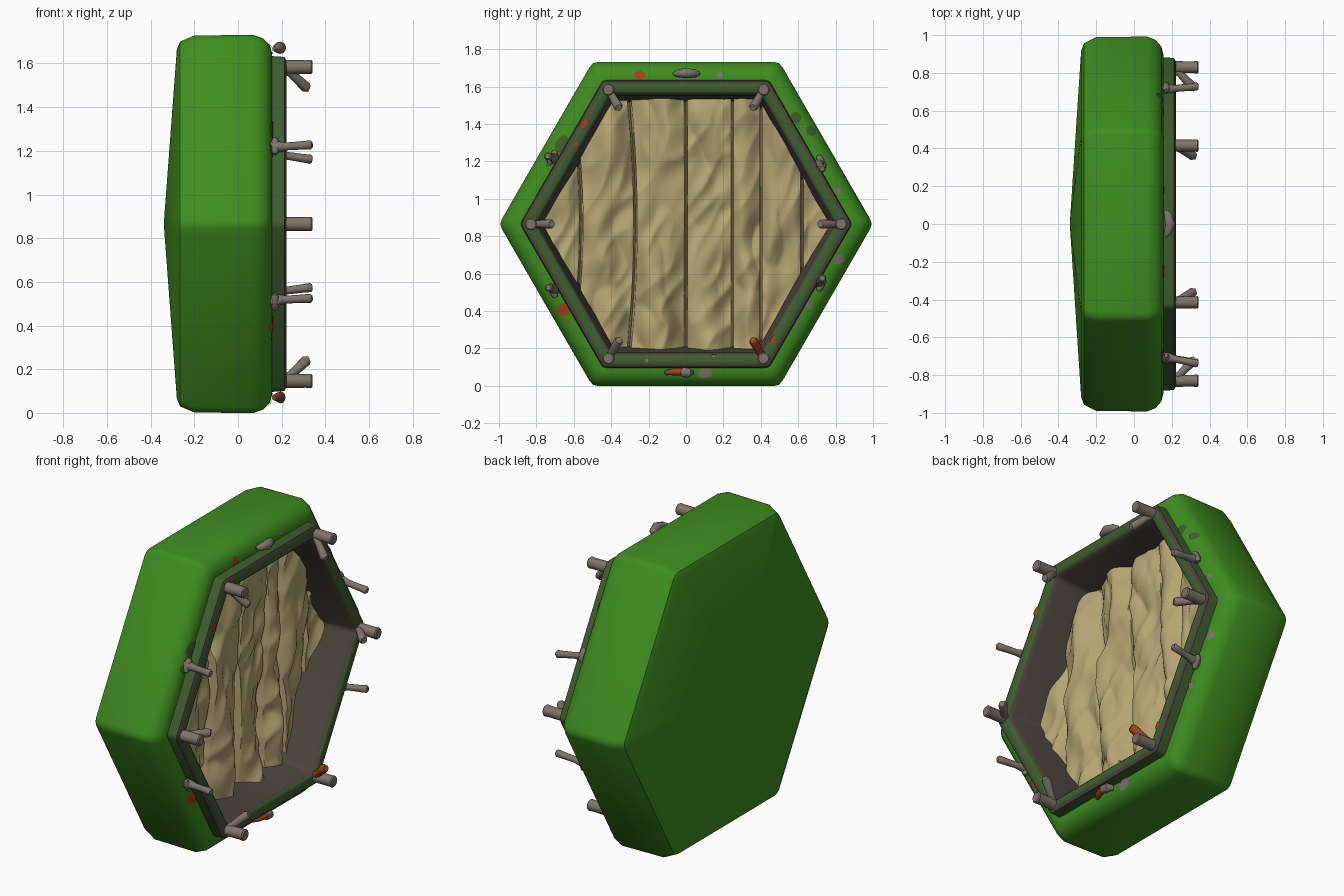
import bpy, bmesh, math, random
from mathutils import Vector, noise

random.seed(4)
CZ = 0.865          # height of the hexagon centre
if "Cube" in bpy.data.objects:
    bpy.data.objects.remove(bpy.data.objects["Cube"], do_unlink=True)


def material(name, rgb):
    m = bpy.data.materials.new(name)
    m.use_nodes = True
    m.diffuse_color = (*rgb, 1)
    m.node_tree.nodes["Principled BSDF"].inputs["Base Color"].default_value = (*rgb, 1)
    return m


GREEN = material("leaf green", (0.05, 0.27, 0.014))
MOSS = material("dark moss green", (0.05, 0.11, 0.03))
BROWN = material("dark brown grey", (0.07, 0.058, 0.045))
TAN = material("tan cloth", (0.46, 0.375, 0.17))
GREY = material("warm grey", (0.21, 0.175, 0.145))
RUST = material("rust orange", (0.35, 0.06, 0.012))


def finish(name, bm, mats, angle=40, fix=True):
    if fix:
        bmesh.ops.recalc_face_normals(bm, faces=bm.faces)
    me = bpy.data.meshes.new(name)
    bm.to_mesh(me)
    bm.free()
    for m in mats:
        me.materials.append(m)
    ob = bpy.data.objects.new(name, me)
    bpy.context.collection.objects.link(ob)
    bpy.ops.object.select_all(action="DESELECT")
    ob.select_set(True)
    bpy.context.view_layer.objects.active = ob
    bpy.ops.object.shade_smooth_by_angle(angle=math.radians(angle))


def polar(r, deg):
    return Vector((0, r * math.cos(math.radians(deg)), r * math.sin(math.radians(deg))))


def hex_ring(bm, x, apothem, soft=0.03):
    """Hexagon across the x axis with slightly rounded corners."""
    corners = [polar(apothem / math.cos(math.pi / 6), 60 * i) for i in range(6)]
    ring = []
    for i, p in enumerate(corners):
        a = p + (corners[i - 1] - p).normalized() * soft
        b = p + (corners[(i + 1) % 6] - p).normalized() * soft
        for q in (a, (a + 2 * p + b) / 4, b):
            ring.append(bm.verts.new(q + Vector((x, 0, CZ))))
    return ring


def bridge(bm, r0, r1, mat=0):
    n = len(r0)
    for i in range(n):
        j = (i + 1) % n
        bm.faces.new((r0[i], r0[j], r1[j], r1[i])).material_index = mat


# Green hull with shallow pointed back
HULL = [(-0.28, 0.80), (-0.265, 0.835), (-0.2, 0.863), (0.07, 0.866),
        (0.115, 0.85), (0.145, 0.82), (0.155, 0.785), (0.155, 0.73)]
bm = bmesh.new()
rings = [hex_ring(bm, x, a) for x, a in HULL]
for r0, r1 in zip(rings, rings[1:]):
    bridge(bm, r0, r1)
tip = bm.verts.new((-0.34, 0, CZ))
back = rings[0]
for i in range(len(back)):
    bm.faces.new((back[i], tip, back[(i + 1) % len(back)]))
finish("hull", bm, [GREEN])

# Raised frame: mossy front and outside, brown lip and inner wall
FRAME = [(-0.09, 0.652), (0.185, 0.688), (0.212, 0.697), (0.222, 0.708), (0.222, 0.748),
         (0.212, 0.765), (0.14, 0.77), (0.10, 0.74), (-0.09, 0.72)]
FRAME_MATS = [1, 1, 0, 0, 1, 0, 0, 1, 1]
bm = bmesh.new()
rings = [hex_ring(bm, x, a, 0.02) for x, a in FRAME]
for i, m in enumerate(FRAME_MATS):
    bridge(bm, rings[i], rings[(i + 1) % len(rings)], m)
finish("frame", bm, [MOSS, BROWN])


# Crumpled cloth strips with tucked-in edges, each trimmed to the hexagon
SEAMS = [-0.84, -0.56, -0.27, 0.0, 0.25, 0.4, 0.62, 0.84]


def cloth_depth(t, y, z, k):
    if t < 0.01 or t > 0.99:
        return -0.12
    belly = 0.03 * math.sin(math.pi * t) - 0.02 * t
    folds = 0.055 * noise.noise(Vector((y * 7, z * 2.4, k * 0.25)))
    ridge = 0.07 * abs(noise.noise(Vector((y * 5 + z * 1.5, z * 2.8 - y, k * 0.3 + 7.3))))
    pinch = 0.035 * abs(noise.noise(Vector((y * 9 - z * 4, z * 4, 3.7))))
    return 0.005 + belly + folds + ridge - pinch


for k in range(len(SEAMS) - 1):
    bm = bmesh.new()
    bmesh.ops.create_grid(bm, x_segments=30, y_segments=90, size=0.5)
    for v in bm.verts:
        t, z = v.co.x + 0.5, v.co.y * 1.5
        y = SEAMS[k] + t * (SEAMS[k + 1] - SEAMS[k])
        if y < 0:
            y += 0.12 * z * z * math.sin(y * 2.5)
        v.co = Vector((cloth_depth(t, y, z, k), y, z + CZ))
    for i in range(6):
        n = polar(1, 30 + 60 * i)
        bmesh.ops.bisect_plane(bm, geom=bm.verts[:] + bm.edges[:] + bm.faces[:],
                               plane_co=n * 0.685 + Vector((0, 0, CZ)), plane_no=n,
                               clear_outer=True)
    finish(f"cloth_strip_{k + 1}", bm, [TAN], 60, fix=False)


def tube(name, points, radii, mat, sides=12):
    bm = bmesh.new()
    pts = [Vector(p) for p in points]
    rings = []
    for i, p in enumerate(pts):
        d = pts[min(i + 1, len(pts) - 1)] - pts[max(i - 1, 0)]
        q = d.to_track_quat("Z", "Y")
        ring = []
        for s in range(sides):
            a = math.tau * s / sides
            ring.append(bm.verts.new(p + q @ Vector((math.cos(a), math.sin(a), 0)) * radii[i]))
        rings.append(ring)
    for r0, r1 in zip(rings, rings[1:]):
        bridge(bm, r0, r1)
    bm.faces.new(rings[0])
    bm.faces.new(rings[-1])
    finish(name, bm, [mat], 45)


def at(x, p):
    return Vector((x, p.y, p.z + CZ))


# Forked pegs at the six corners
for i in range(6):
    c, inner, end = (polar(r, 60 * i) for r in (0.83, 0.79, 0.725))
    tube(f"corner_peg_{i + 1}", [at(0.15, c), at(0.23, c), at(0.31, c), at(0.335, c), at(0.341, c)],
         [0.033, 0.032, 0.031, 0.033, 0.027], GREY)
    tube(f"corner_branch_{i + 1}", [at(0.21, c), at(0.25, inner), at(0.31, end), at(0.325, end * 0.99)],
         [0.022, 0.02, 0.025, 0.018], RUST if i == 5 else GREY)

# Horns on the four slanted sides: base y, z then tip y, z
HORNS = [(-0.70, 1.215, -0.74, 1.228), (0.71, 1.19, 0.728, 1.16),
         (-0.70, 0.515, -0.735, 0.525), (0.71, 0.55, 0.73, 0.575)]
for i, (y0, z0, y1, z1) in enumerate(HORNS):
    base, end = Vector((0.14, y0, z0)), Vector((0.34, y1, z1))
    pts = [base.lerp(end, t) for t in (0, 0.2, 0.42, 0.75, 0.96, 1)]
    tube(f"side_horn_{i + 1}", pts, [0.028, 0.026, 0.018, 0.019, 0.021, 0.014], GREY)
    # Short foot lying along the rim
    across = Vector((0, y0, z0 - CZ)).normalized()
    along = Vector((0, -across.z, across.y)) * 0.04
    foot = Vector((0.17, y0, z0)) + across * 0.015
    tube(f"horn_foot_{i + 1}", [foot - along, foot - along * 0.6, foot + along * 0.6, foot + along],
         [0.01, 0.018, 0.018, 0.01], GREY)

# Small toggles at the top and bottom edges
tube("top_toggle", [(0.165, -0.065, 1.668), (0.18, -0.045, 1.67), (0.192, 0, 1.672),
                    (0.18, 0.05, 1.67), (0.165, 0.07, 1.668)],
     [0.01, 0.02, 0.028, 0.021, 0.01], GREY)
tube("bottom_toggle", [(0.17, -0.03, 0.075), (0.195, -0.015, 0.072), (0.195, 0.012, 0.07), (0.17, 0.03, 0.07)],
     [0.014, 0.026, 0.026, 0.014], GREY)
tube("bottom_rust_tie", [(0.165, -0.11, 0.07), (0.185, -0.07, 0.075), (0.195, -0.02, 0.075)],
     [0.012, 0.019, 0.02], RUST)


# Paint chips lying on the hull rim and the frame front
def apothem_at(y, z):
    return max(polar(1, 30 + 60 * i).dot(Vector((0, y, z - CZ))) for i in range(6))


def rim_x(y, z):
    a = apothem_at(y, z)
    for (x1, a1), (x0, a0) in zip(HULL[3:], HULL[4:]):
        if a0 <= a <= a1:
            return x0 + (x1 - x0) * (a - a0) / (a1 - a0)
    return HULL[3][0] if a > HULL[3][1] else HULL[-1][0]


def chip(name, y, z, r, mat):
    on_frame = apothem_at(y, z) < 0.765
    lift = 0.005
    out = polar(1, 60 * math.floor(math.degrees(math.atan2(z - CZ, y)) / 60) + 30)
    side = Vector((0, -out.z, out.y))
    bm = bmesh.new()
    ring = []
    for s in range(10):
        a, k = math.tau * s / 10, r * random.uniform(0.8, 1.15)
        p = Vector((0, y, z)) + side * k * math.cos(a) + out * 0.75 * k * math.sin(a)
        p.x = (0.222 if on_frame else rim_x(p.y, p.z)) + lift
        ring.append(bm.verts.new(p))
    mid = bm.verts.new(((0.222 if on_frame else rim_x(y, z)) + lift, y, z))
    for s in range(10):
        bm.faces.new((mid, ring[s], ring[(s + 1) % 10]))
    finish(name, bm, [mat], fix=False)


CHIPS = {
    "rust_chip": (RUST, [(-0.25, 1.665, 0.034), (-0.55, 1.4, 0.027), (-0.59, 1.29, 0.016),
                         (-0.655, 0.405, 0.04), (0.465, 0.245, 0.022), (-0.63, 0.34, 0.01)]),
    "grey_chip": (GREY, [(0.1, 0.07, 0.042), (0.18, 1.665, 0.018), (0.82, 0.68, 0.032),
                         (0.66, 0.43, 0.024), (0.81, 1.04, 0.024), (-0.21, 0.135, 0.012),
                         (0.15, 0.16, 0.012)]),
    "moss_chip": (MOSS, [(0.59, 1.435, 0.035), (0.67, 1.36, 0.03), (-0.66, 1.29, 0.05),
                         (-0.73, 1.2, 0.03)]),
}
for name, (mat, spots) in CHIPS.items():
    for i, (y, z, r) in enumerate(spots):
        chip(f"{name}_{i + 1}", y, z, r, mat)
